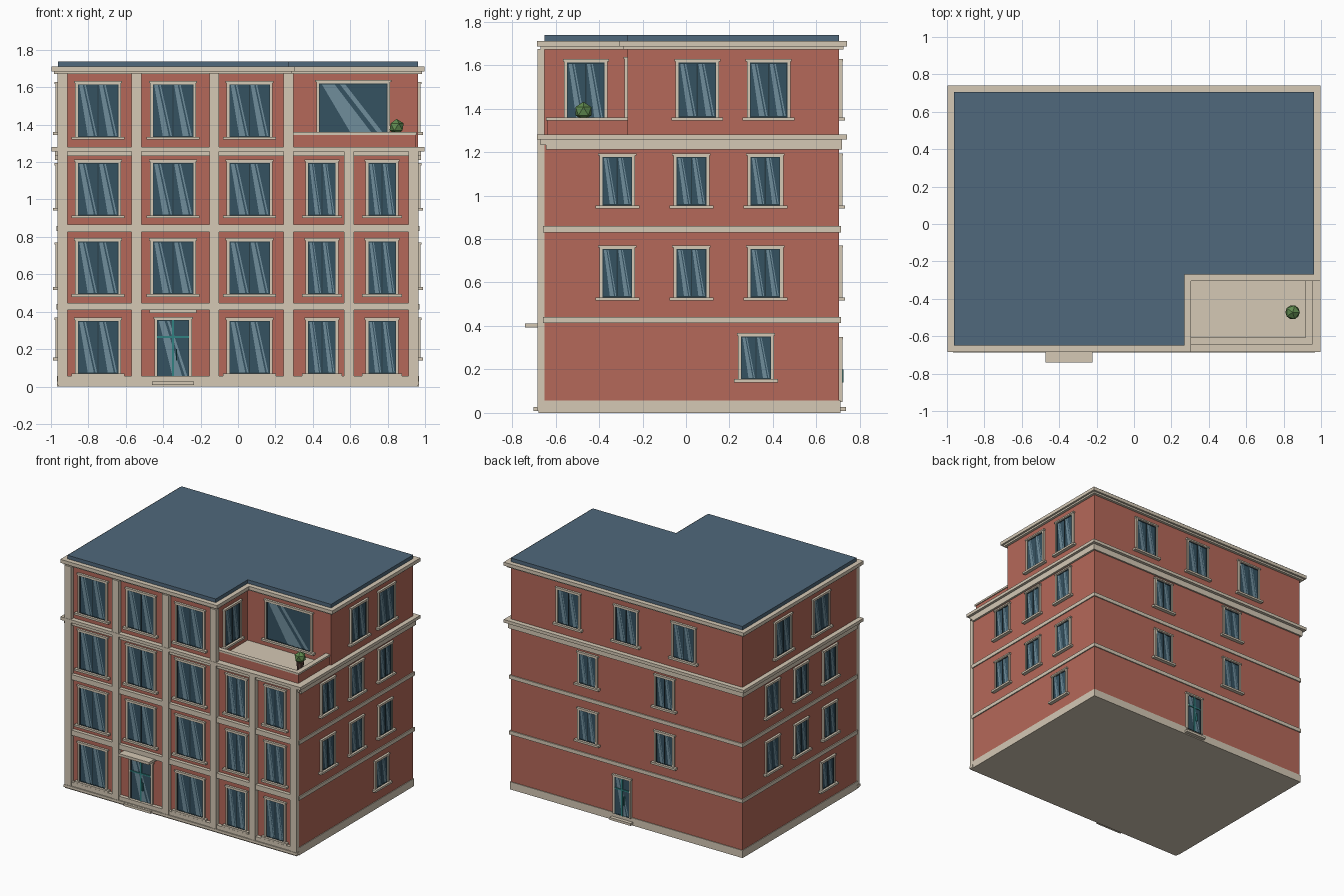
import bpy, bmesh, math
from mathutils import Matrix, Vector

if "Cube" in bpy.data.objects:
    bpy.data.objects.remove(bpy.data.objects["Cube"])

COLORS = {
    "brick": (0.46, 0.14, 0.10), "stone": (0.66, 0.58, 0.46), "roof": (0.08, 0.14, 0.20),
    "glass": (0.036, 0.085, 0.12), "shine": (0.16, 0.27, 0.33), "sash": (0.02, 0.045, 0.06),
    "teal": (0.03, 0.22, 0.22), "leaf": (0.12, 0.26, 0.08), "pot": (0.10, 0.05, 0.04)}
MATS = {}
for key, c in COLORS.items():
    MATS[key] = bpy.data.materials.new(key)
    MATS[key].diffuse_color = (*c, 1)

parts = {}


def part(name, mat):
    if name not in parts:
        parts[name] = (bmesh.new(), mat)
    return parts[name][0]


def box(name, mat, x0, x1, y0, y1, z0, z1, m=Matrix()):
    size = Matrix.Diagonal((x1 - x0, y1 - y0, z1 - z0, 1))
    at = Matrix.Translation(((x0 + x1) / 2, (y0 + y1) / 2, (z0 + z1) / 2))
    bmesh.ops.create_cube(part(name, mat), size=1, matrix=m @ at @ size)


def prism(name, mat, pts, z0, z1):
    bm = part(name, mat)
    low = [bm.verts.new((x, y, z0)) for x, y in pts]
    top = [bm.verts.new((x, y, z1)) for x, y in pts]
    bm.faces.new(low[::-1])
    bm.faces.new(top)
    n = len(pts)
    for i in range(n):
        bm.faces.new((low[i], low[(i + 1) % n], top[(i + 1) % n], top[i]))


# Footprint
WX, YF, YB, NX, NY = 0.963, -0.65, 0.705, 0.27, -0.27


def rect(o):
    return [(-WX - o, YF - o), (WX + o, YF - o), (WX + o, YB + o), (-WX - o, YB + o)]


def notched(o):
    return [(-WX - o, YF - o), (NX + o, YF - o), (NX + o, NY - o),
            (WX + o, NY - o), (WX + o, YB + o), (-WX - o, YB + o)]


# Walls, roof and cornices
prism("lower_walls", "brick", rect(0), 0.02, 1.26)
prism("upper_walls", "brick", notched(0), 1.26, 1.69)
prism("plinth", "stone", rect(0.005), 0, 0.057)
prism("main_cornice", "stone", rect(0.035), 1.257, 1.28)
prism("roof_cornice", "stone", notched(0.035), 1.685, 1.711)
prism("roof_cornice", "stone", notched(0.02), 1.672, 1.685)
prism("roof_slab", "roof", notched(0), 1.711, 1.738)
box("cornice_frieze", "stone", -WX - 0.015, WX + 0.015, YF + 0.005, YB + 0.012, 1.212, 1.257)
box("cornice_frieze", "stone", -WX - 0.015, WX + 0.015, -0.67, YF + 0.01, 1.232, 1.257)
for z in (0.413, 0.831):
    prism("floor_band", "stone", rect(0.008), z, z + 0.028)
    box("front_band", "stone", -WX, WX, -0.676, YF, z - 0.005, z + 0.034)
box("front_plinth", "stone", -WX, WX, -0.678, YF, 0, 0.057)
box("front_plinth", "stone", -WX - 0.006, WX + 0.006, -0.686, YF, 0.008, 0.028)

# Front pilasters, full height on the left and up to the terrace on the right
for i, x in enumerate((-0.938, -0.543, -0.127, 0.27, 0.594, 0.938)):
    box("pilaster", "stone", x - 0.026, x + 0.026, -0.683, YF, 0.02, 1.257)
    if i < 4:
        box("pilaster", "stone", x - 0.026, x + 0.026, -0.683, YF, 1.28, 1.675)

# Wall frames: local x runs along the wall, local -y points outwards
def wall(angle, dist):
    return Matrix.Rotation(math.radians(angle), 4, "Z") @ Matrix.Translation((0, -dist, 0))


FRONT, RIGHT, BACK, LEFT = wall(0, -YF), wall(90, WX), wall(180, YB), wall(-90, WX)
TERRACE, NOTCH = wall(0, -NY), wall(90, NX)


def shine(m, x0, x1, z0, z1):
    # Diagonal light streaks lying on the pane
    bm = part("glass_shine", "shine")
    for quad in (((0.03, 1), (0.22, 1), (0.80, 0), (0.48, 0)),
                 ((0.30, 1), (0.38, 1), (0.97, 0), (0.89, 0))):
        vs = [bm.verts.new(m @ Vector((x0 + u * (x1 - x0), -0.0075, z0 + v * (z1 - z0))))
              for u, v in quad]
        bm.faces.new(vs[::-1])


def window(m, c, w, z0, z1, kind="double"):
    f, h = 0.014, w / 2
    a, b = c - h, c + h
    for s in (a, b - f):
        box("window_frame", "stone", s, s + f, -0.014, 0.005, z0, z1, m)
    box("window_frame", "stone", a, b, -0.014, 0.005, z1 - f, z1, m)
    box("window_frame", "stone", a - 0.006, b + 0.006, -0.017, 0.005, z1 - 0.008, z1 + 0.003, m)
    a, b, t = a + f, b - f, z1 - f
    box("window_glass", "glass", a, b, -0.006, 0.005, z0, t, m)
    s = 0.005
    for x0, x1, y0, y1 in ((a, a + s, z0, t), (b - s, b, z0, t), (a, b, t - s, t), (a, b, z0, z0 + s)):
        box("window_sash", "sash", x0, x1, -0.009, 0.005, y0, y1, m)
    if kind == "double":
        box("window_sash", "sash", c - 0.003, c + 0.003, -0.009, 0.005, z0, t, m)
        shine(m, a + s, c - 0.003, z0 + s, t - s)
        shine(m, c + 0.003, b - s, z0 + s, t - s)
    else:
        shine(m, a + s, b - s, z0 + s, t - s)
    if kind == "door":
        zb = z0 + 0.7 * (t - z0)
        box("door_bars", "teal", c - 0.006, c + 0.006, -0.012, 0.005, z0, t, m)
        box("door_bars", "teal", a, b, -0.012, 0.005, zb - 0.005, zb + 0.005, m)
        box("door_handle", "teal", c + 0.015, c + 0.021, -0.02, 0, z0 + 0.09, z0 + 0.15, m)
        box("door_step", "stone", c - h - 0.012, c + h + 0.012, -0.032 - (m is FRONT) * 0.02,
            0, 0.008, 0.026, m)
    else:
        box("window_sill", "stone", c - h - 0.019, c + h + 0.019, -0.027, 0.005, z0 - 0.015, z0, m)


# Front windows
for z in (0.07, 0.495, 0.915, 1.335):
    for x in (-0.748, -0.347, 0.062):
        if z > 0.1 or x != -0.347:
            window(FRONT, x, 0.245, z, z + 0.295)
    if z < 1.3:
        for x in (0.449, 0.77):
            window(FRONT, x, 0.175, z, z + 0.295)

# Side windows
for m, ground, upper in ((RIGHT, 0.322, (0.052, 0.38)), (LEFT, 0.30, (-0.23, 0.22))):
    window(m, ground, 0.165, 0.155, 0.365)
    for y in upper:
        window(m, y, 0.2, 1.36, 1.625)
    for y in (-0.316, 0.025, 0.365):
        d = y if m is RIGHT else y - 0.04
        for z in (0.532, 0.955):
            window(m, d, 0.165, z, z + 0.236)

# Back windows
for x in (-0.48, 0, 0.48):
    window(BACK, x, 0.2, 1.36, 1.625)
for x in (-0.32, 0.32):
    for z in (0.532, 0.955):
        window(BACK, x, 0.165, z, z + 0.236)

# Doors and entrance canopy
window(FRONT, -0.347, 0.2, 0.05, 0.37, "door")
window(BACK, -0.032, 0.15, 0.05, 0.345, "door")
box("entrance_canopy", "stone", -0.474, -0.222, -0.74, YF, 0.392, 0.412)

# Terrace windows, parapet and floor
window(TERRACE, 0.616, 0.395, 1.34, 1.635, "single")
window(NOTCH, -0.461, 0.2, 1.345, 1.625)
box("terrace_floor", "stone", NX, 0.93, -0.63, NY, 1.27, 1.284)
box("parapet", "brick", NX, 0.948, -0.638, -0.614, 1.28, 1.348)
box("parapet", "brick", 0.924, 0.948, -0.638, NY, 1.28, 1.348)
box("parapet_cap", "stone", NX, 0.955, -0.645, -0.608, 1.346, 1.36)
box("parapet_cap", "stone", 0.918, 0.955, -0.645, NY, 1.346, 1.36)

# Potted shrub
bmesh.ops.create_cone(part("shrub_pot", "pot"), cap_ends=True, segments=8, radius1=0.02, radius2=0.027,
                      depth=0.07, matrix=Matrix.Translation((0.848, -0.472, 1.318)))
bmesh.ops.create_icosphere(part("shrub", "leaf"), subdivisions=1, radius=0.043,
                           matrix=Matrix.Translation((0.848, -0.472, 1.388)))

# Turn every collected part into an object
for name, (bm, mat) in parts.items():
    if name != "glass_shine":
        bmesh.ops.recalc_face_normals(bm, faces=bm.faces[:])
    me = bpy.data.meshes.new(name)
    bm.to_mesh(me)
    bm.free()
    me.materials.append(MATS[mat])
    bpy.context.scene.collection.objects.link(bpy.data.objects.new(name, me))

for m in bpy.data.materials:
    if m.users and not m.is_grease_pencil:
        m.use_nodes = True
        m.node_tree.nodes["Principled BSDF"].inputs["Base Color"].default_value = m.diffuse_color
